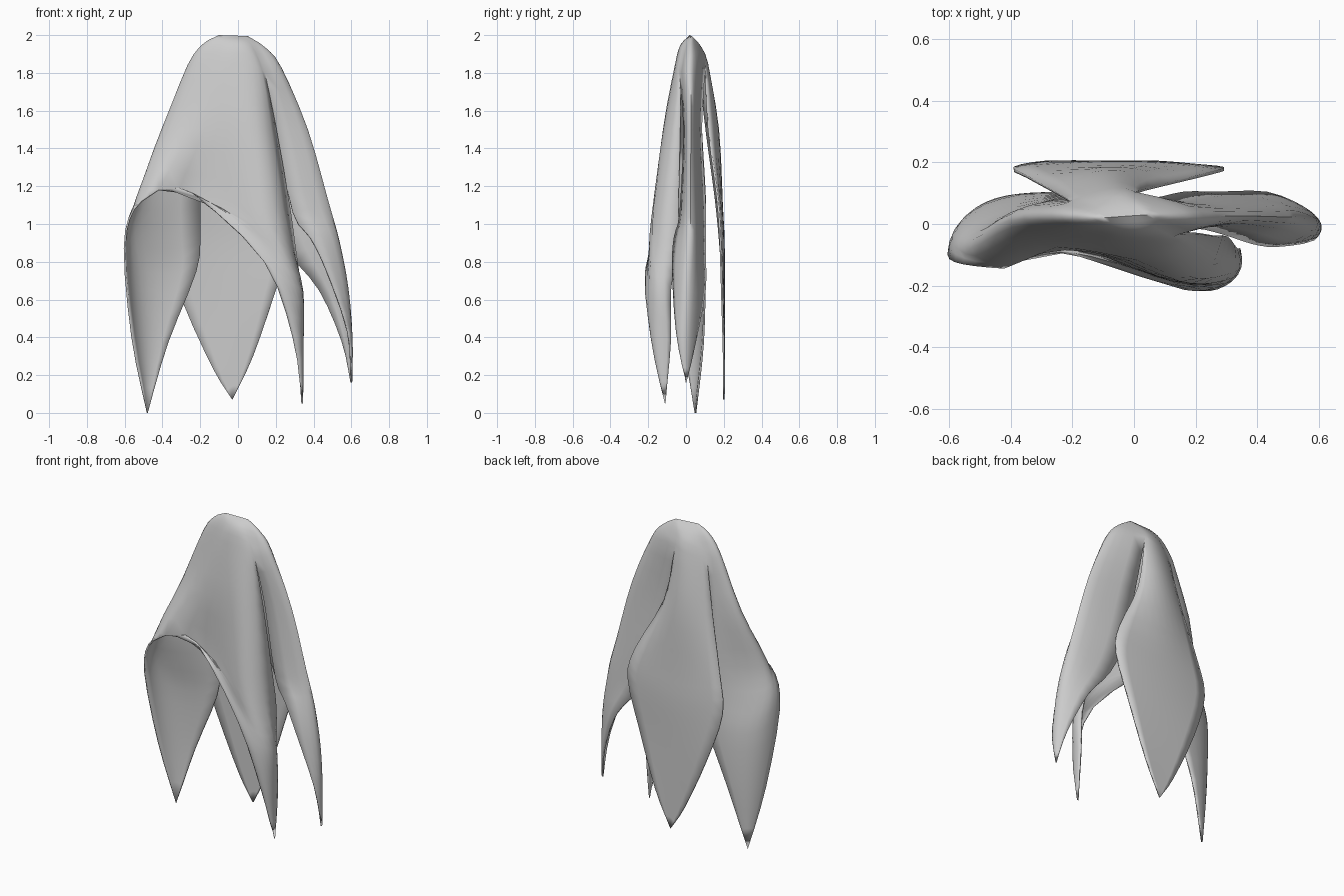
import bpy
import bmesh
import math
from mathutils import Vector

STEPS = 3      # rows between two control levels
COLUMNS = 9    # columns across one hanging lobe

if "Cube" in bpy.data.objects:
    bpy.data.objects.remove(bpy.data.objects["Cube"], do_unlink=True)


def points(*coords):
    """Control points given in hundredths of a unit."""
    return [Vector(c) / 100 for c in coords]


def smooth_path(ctrl):
    """Catmull-Rom path through the control points."""
    ext = [ctrl[0] * 2 - ctrl[1]] + ctrl + [ctrl[-1] * 2 - ctrl[-2]]
    path = []
    for a, b, c, d in zip(ext, ext[1:], ext[2:], ext[3:]):
        for i in range(STEPS):
            t = i / STEPS
            path.append(b + (c - a) * t / 2
                        + (a * 2 - b * 5 + c * 4 - d) * t * t / 2
                        + (b * 3 - a - c * 3 + d) * t ** 3 / 2)
    path.append(ctrl[-1].copy())
    return path


def side_path(seam, hem, tip):
    """Follow a shared seam, then the free hem down to the tip."""
    return smooth_path(seam)[:-1] + smooth_path(seam[-1:] + hem + tip)


def across(section, s):
    """Smooth curve through evenly spaced section points (Lagrange)."""
    last = len(section) - 1
    total = Vector()
    for j, p in enumerate(section):
        weight = math.prod((s * last - k) / (j - k) for k in range(last + 1) if k != j)
        total += p * weight
    return total


def add_lobe(bm, left_seam, left_hem, folds, right_seam, right_hem, tip):
    """Loft one pointed lobe from the crown down to its tip."""
    paths = [side_path(left_seam, left_hem, tip)]
    paths += [smooth_path(fold + tip) for fold in folds]
    paths += [side_path(right_seam, right_hem, tip)]
    rows = [[bm.verts.new(across(section, i / COLUMNS)) for i in range(COLUMNS + 1)]
            for section in zip(*paths)]
    for upper, lower in zip(rows, rows[1:]):
        for i in range(COLUMNS):
            bm.faces.new((upper[i], lower[i], lower[i + 1], upper[i + 1]))


# Short crown ridge, and the seams shared by neighbours until they part
crown_right = points((-10, 2, 199.5))
crown_left = points((5, 3, 199))


def crown(f):
    return [crown_right[0].lerp(crown_left[0], f)]


front_seam = crown_right + points((-9, -1, 195), (-12, -3, 185), (-25, -7, 150), (-42, -14, 118))
left_seam = crown_left + points((9, 0, 194), (14, -3, 180))
back_seam = crown_left + points((2, 6.5, 195), (0, 10, 187))
right_seam = crown_right + points((-14, 5, 194), (-20, 7, 182))

bm = bmesh.new()

# Right lobe, wrapping round from the back slit to the front arch
right_fold = crown_right + points(
    (-18, 2, 195), (-26, 2, 184), (-40, 2, 150), (-51, -4, 116),
    (-53, 0, 95), (-50, 5, 75), (-49, 6, 40))
add_lobe(
    bm,
    right_seam,
    points((-20, 8, 150), (-20, 10, 115), (-20, 10, 95), (-22, 10, 75), (-37, 9, 37)),
    [right_fold],
    front_seam,
    points((-55, -13, 108), (-60, -10, 87), (-56, -2, 40)),
    points((-48, 5, 0)))

# Front lobe, a broad sheet with a hollow and a narrow fold at its tip
front_hollow = crown(1 / 3) + points(
    (-3, -2, 195), (-3, -5, 185), (-5, -10, 150), (-12, -9, 114),
    (3, -15, 100), (23, -21, 72), (32, -17.5, 40))
front_fold = crown(2 / 3) + points(
    (3, -2, 195), (7, -5, 184), (10, -11.5, 150), (12, -17, 110),
    (22, -19, 88), (32, -17, 66), (34, -14, 40))
add_lobe(
    bm,
    front_seam,
    points((-24, -9, 116), (14, -20, 80), (29, -18, 40)),
    [front_hollow, front_fold],
    left_seam,
    points((20, -3, 150), (27, -4, 110), (30, -4, 88), (33, -8, 65), (34, -8, 38)),
    points((34, -11, 5)))

# Left lobe, a hanging tunnel
left_fold = crown_left + points(
    (14, 3, 193), (22, 3, 183), (36, 3, 150), (47, 3, 112),
    (53, 3, 90), (58, 1, 65), (60, 0, 40))
add_lobe(
    bm,
    left_seam,
    points((20, -1, 150), (29, -3, 106), (38, -6, 93), (46, -7, 77), (58, -5, 43)),
    [left_fold],
    back_seam,
    points((6, 8, 150), (16, 10, 110), (27, 10, 85), (43, 10, 65), (55, 5, 38)),
    points((60, 0, 16)))

# Back lobe, a nearly flat kite
back_fold = crown(1 / 2) + points(
    (-6, 7, 194), (-8, 11, 184), (-8, 17, 150), (-6, 19, 110),
    (-5, 20, 90), (-4, 20, 65), (-3, 20, 30))
add_lobe(
    bm,
    back_seam,
    points((7, 12, 150), (25, 16.5, 115), (29, 18, 95), (20, 19, 65), (8, 20, 30)),
    [back_fold],
    right_seam,
    points((-27, 11, 148), (-35, 15.5, 115), (-39, 18, 90), (-29, 20, 58), (-13, 20, 23)),
    points((-3, 20, 7)))

# Weld the seams, the crown and the tips
bmesh.ops.remove_doubles(bm, verts=bm.verts, dist=0.0005)
bmesh.ops.dissolve_degenerate(bm, edges=bm.edges, dist=0.0005)
bmesh.ops.recalc_face_normals(bm, faces=bm.faces)

mesh = bpy.data.meshes.new("draped_cloth")
bm.to_mesh(mesh)
bm.free()
cloth = bpy.data.objects.new("draped_cloth", mesh)
bpy.context.collection.objects.link(cloth)

# Plain grey fabric
fabric = bpy.data.materials.new("grey_fabric")
fabric.use_nodes = True
grey = (0.6, 0.6, 0.6, 1)
fabric.diffuse_color = grey
fabric.node_tree.nodes["Principled BSDF"].inputs["Base Color"].default_value = grey
mesh.materials.append(fabric)

# Smooth shading and a thin sheet thickness
bpy.context.view_layer.objects.active = cloth
cloth.select_set(True)
bpy.ops.object.shade_smooth_by_angle(angle=math.radians(60))
sheet = cloth.modifiers.new("sheet_thickness", "SOLIDIFY")
sheet.thickness = 0.01
sheet.offset = 0
